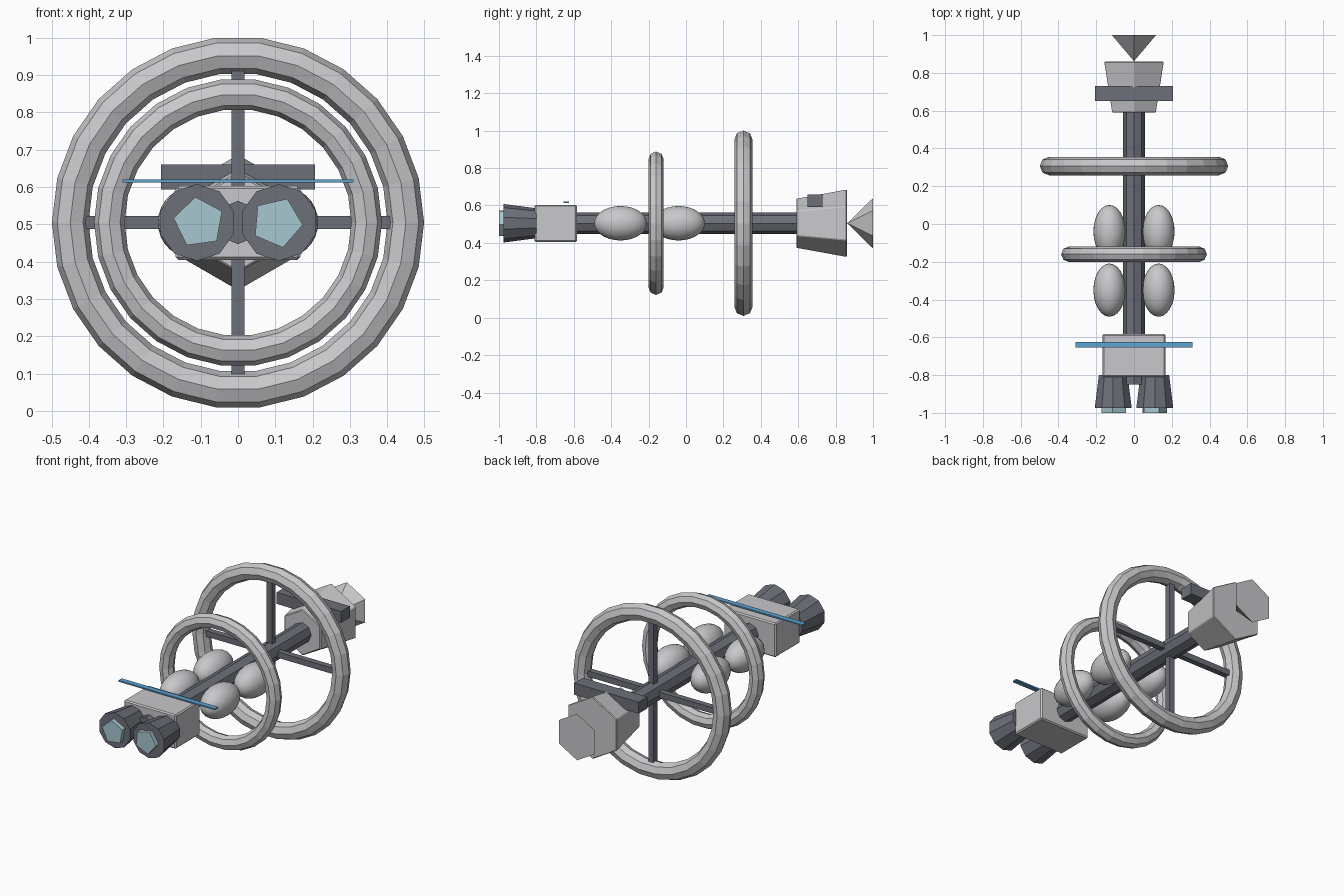
import bpy, math

if "Cube" in bpy.data.objects:
    bpy.data.objects.remove(bpy.data.objects["Cube"])

AXIS = 0.505  # height of the ship's long axis


def material(name, rgb):
    m = bpy.data.materials.new(name)
    m.diffuse_color = (*rgb, 1)
    m.use_nodes = True
    m.node_tree.nodes["Principled BSDF"].inputs["Base Color"].default_value = m.diffuse_color
    return m


LIGHT = material("light_grey_hull", (0.58, 0.58, 0.60))
DARK = material("dark_grey_metal", (0.15, 0.16, 0.19))
GLOW = material("pale_teal_glow", (0.38, 0.58, 0.63))
BLUE = material("blue_panel", (0.11, 0.36, 0.64))


def finish(name, mat, bevel=0):
    ob = bpy.context.object
    ob.name = name
    ob.data.materials.append(mat)
    bpy.ops.object.transform_apply(location=False, rotation=True, scale=True)
    if bevel:
        mod = ob.modifiers.new("soft_edges", 'BEVEL')
        mod.width = bevel
        mod.segments = 1
    return ob


def box(name, mat, x, y, z, bevel=0):
    """Box from (min, max) pairs."""
    lo, hi = zip(x, y, z)
    bpy.ops.mesh.primitive_cube_add(size=1, location=[(a + b) / 2 for a, b in zip(lo, hi)])
    bpy.context.object.scale = [b - a for a, b in zip(lo, hi)]
    return finish(name, mat, bevel)


def frustum(name, mat, sides, y0, y1, r0, r1, x=0, first=90, bevel=0):
    """Prism or cone along y; first = angle of one corner from +x towards +z."""
    bpy.ops.mesh.primitive_cone_add(vertices=sides, radius1=r0, radius2=r1, depth=y1 - y0)
    ob = bpy.context.object
    # local corner starts at +y; spin it to the wanted angle, then lay the axis along +y
    spin = math.radians(-first - 90)
    for v in ob.data.vertices:
        a, b, c = v.co
        p = a * math.cos(spin) - b * math.sin(spin)
        q = a * math.sin(spin) + b * math.cos(spin)
        v.co = (p, q, c)
    ob.rotation_euler.x = -math.pi / 2
    ob.location = (x, (y0 + y1) / 2, AXIS)
    return finish(name, mat, bevel)


def ring(name, y, major, minor):
    bpy.ops.mesh.primitive_torus_add(major_radius=major, minor_radius=minor,
                                     major_segments=26, minor_segments=8,
                                     location=(0, y, AXIS), rotation=(math.pi / 2, 0, 0))
    return finish(name, LIGHT)


# Central spine
frustum("spine", DARK, 8, -0.85, 0.62, 0.058, 0.058)

# Habitat rings, spokes only on the large one
ring("large_ring", 0.307, 0.450, 0.049)
ring("small_ring", -0.16, 0.345, 0.041)
box("vertical_spoke", DARK, (-0.017, 0.017), (0.288, 0.322), (0.095, 0.915))
box("horizontal_spoke", DARK, (-0.41, 0.41), (0.288, 0.322), (AXIS - 0.017, AXIS + 0.017))

# Fuel tanks
for side in (-1, 1):
    for place, y in (("front", -0.35), ("rear", -0.04)):
        bpy.ops.mesh.primitive_uv_sphere_add(segments=24, ring_count=14, radius=1,
                                             location=(side * 0.13, y, AXIS))
        bpy.context.object.scale = (0.085, 0.141, 0.092)
        finish(f"{place}_tank", LIGHT)
        bpy.ops.object.shade_smooth()

# Engine block with radiator panel
box("engine_block", LIGHT, (-0.167, 0.167), (-0.81, -0.583), (0.405, 0.603), 0.007)
box("radiator_panel", BLUE, (-0.31, 0.31), (-0.655, -0.625), (0.612, 0.620))

# Nozzles and their glowing cores
for side in (-1, 1):
    frustum("nozzle", DARK, 10, -0.975, -0.80, 0.103, 0.080, side * 0.11)
    frustum("nozzle_glow", GLOW, 5, -1.0, -0.95, 0.069, 0.069, side * 0.105,
            first=-5 if side > 0 else 170)

# Command module, cross bar and dish
frustum("command_module", LIGHT, 6, 0.59, 0.86, 0.133, 0.182, bevel=0.004)
box("cross_bar", DARK, (-0.207, 0.207), (0.65, 0.73), (0.593, 0.660))
frustum("dish", LIGHT, 6, 0.862, 1.0, 0.0, 0.135)
